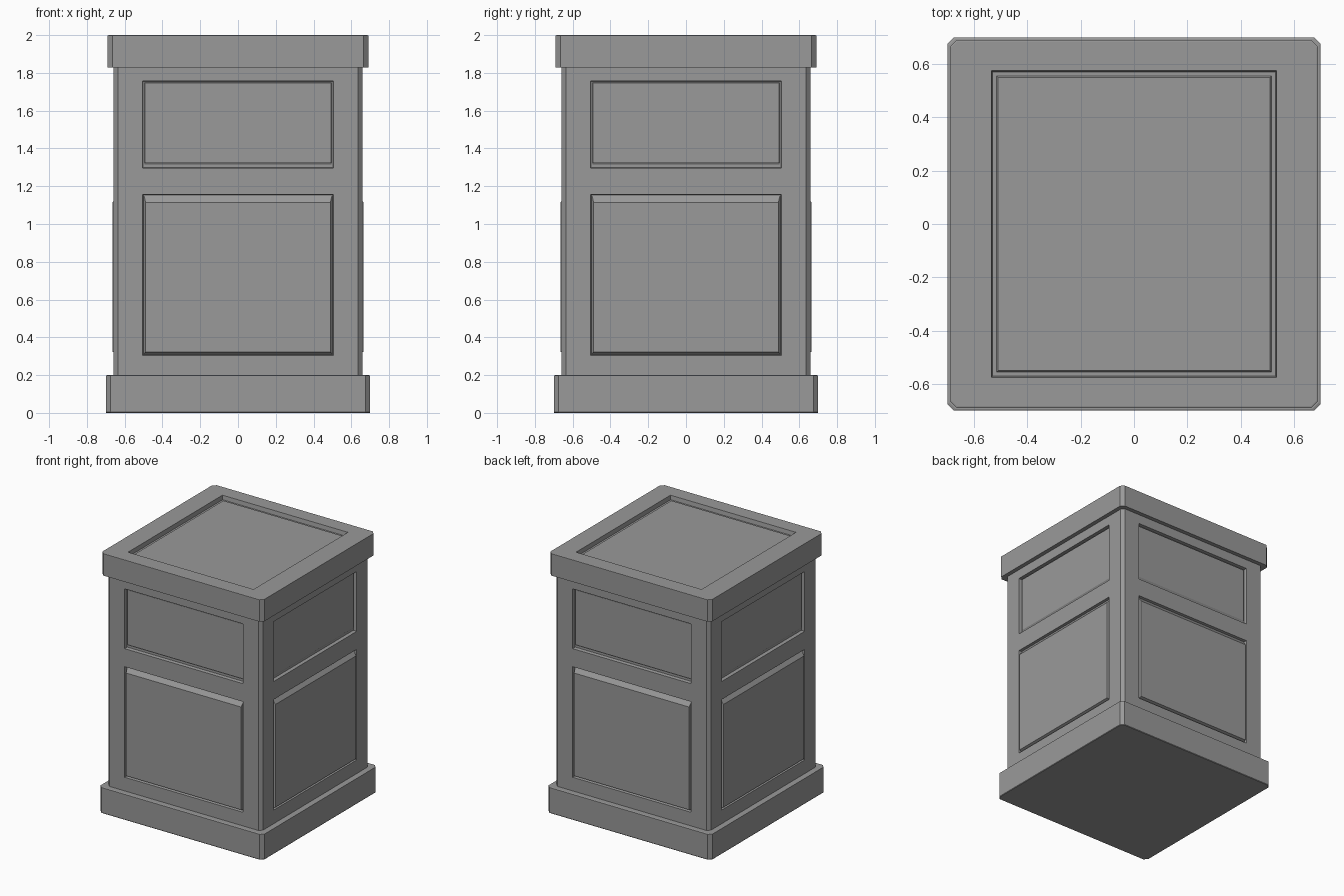
import bpy, bmesh
from mathutils import Matrix

if "Cube" in bpy.data.objects:
    bpy.data.objects.remove(bpy.data.objects["Cube"])

grey = bpy.data.materials.new("dark_grey")
grey.diffuse_color = (0.32, 0.32, 0.32, 1)
grey.use_nodes = True
grey.node_tree.nodes["Principled BSDF"].inputs["Base Color"].default_value = grey.diffuse_color


def finish(name, bm):
    bmesh.ops.remove_doubles(bm, verts=bm.verts, dist=1e-5)
    bmesh.ops.recalc_face_normals(bm, faces=bm.faces)
    mesh = bpy.data.meshes.new(name)
    bm.to_mesh(mesh)
    bm.free()
    mesh.materials.append(grey)
    obj = bpy.data.objects.new(name, mesh)
    bpy.context.collection.objects.link(obj)
    return obj


def loft(name, rings):
    """Stack of rectangles (half x, half y, corner chamfer, z), closed at both ends."""
    bm = bmesh.new()
    loops = []
    for a, b, c, z in rings:
        pts = [(a - c, -b), (a, -b + c), (a, b - c), (a - c, b),
               (-a + c, b), (-a, b - c), (-a, -b + c), (-a + c, -b)]
        loops.append([bm.verts.new((x, y, z)) for x, y in pts])
    for p, q in zip(loops, loops[1:]):
        for i in range(8):
            j = (i + 1) % 8
            bm.faces.new((p[i], p[j], q[j], q[i]))
    bm.faces.new(loops[0][::-1])
    bm.faces.new(loops[-1])
    return finish(name, bm)


def rect(bm, hw, z0, z1, y):
    return [bm.verts.new(p) for p in
            ((-hw, y, z0), (hw, y, z0), (hw, y, z1), (-hw, y, z1))]


def panel(bm, rings):
    """Moulded panel from nested rectangles (half width, bottom, top, y)."""
    loops = [rect(bm, *r) for r in rings]
    for p, q in zip(loops, loops[1:]):
        for i in range(4):
            j = (i + 1) % 4
            bm.faces.new((p[i], p[j], q[j], q[i]))
    bm.faces.new(loops[-1])


# plinth at the bottom
loft("base_plinth", [(0.697, 0.697, 0.025, 0), (0.70, 0.70, 0.025, 0.004),
                     (0.70, 0.70, 0.025, 0.197), (0.693, 0.693, 0.023, 0.20)])

# top slab with a sunken field
loft("top_cap", [(0.69, 0.69, 0.025, 1.829), (0.69, 0.69, 0.025, 1.998),
                 (0.685, 0.685, 0.023, 2.0),
                 (0.535, 0.575, 0, 2.0), (0.53, 0.57, 0, 1.968),
                 (0.515, 0.555, 0, 1.968), (0.51, 0.55, 0, 1.974)])

# body: four identical sides with a sunken upper and raised lower panel
F, E = 0.658, 0.635
bm = bmesh.new()
for s in range(4):
    start = len(bm.verts)
    xs = (-E, -0.505, 0.505, E)
    zs = (0.19, 0.305, 1.157, 1.296, 1.757, 1.84)
    for i in range(3):
        for j in range(5):
            if i == 1 and j in (1, 3):
                continue
            bm.faces.new([bm.verts.new((x, -F, z)) for x, z in
                          ((xs[i], zs[j]), (xs[i + 1], zs[j]),
                           (xs[i + 1], zs[j + 1]), (xs[i], zs[j + 1]))])
    # chamfered corner post strip
    bm.faces.new([bm.verts.new(p) for p in
                  ((E, -F, 0.19), (F, -E, 0.19), (F, -E, 1.84), (E, -F, 1.84))])
    panel(bm, [(0.505, 1.296, 1.757, -F), (0.502, 1.30, 1.754, -F + 0.025),
               (0.496, 1.315, 1.75, -F + 0.025), (0.492, 1.327, 1.746, -F + 0.017)])
    panel(bm, [(0.505, 0.305, 1.157, -F), (0.501, 0.309, 1.153, -F + 0.02),
               (0.495, 0.315, 1.142, -F + 0.014), (0.49, 0.323, 1.115, -F - 0.006)])
    bm.verts.ensure_lookup_table()
    bmesh.ops.rotate(bm, verts=bm.verts[start:], cent=(0, 0, 0),
                     matrix=Matrix.Rotation(s * 1.5707963, 3, 'Z'))
finish("panelled_body", bm)
